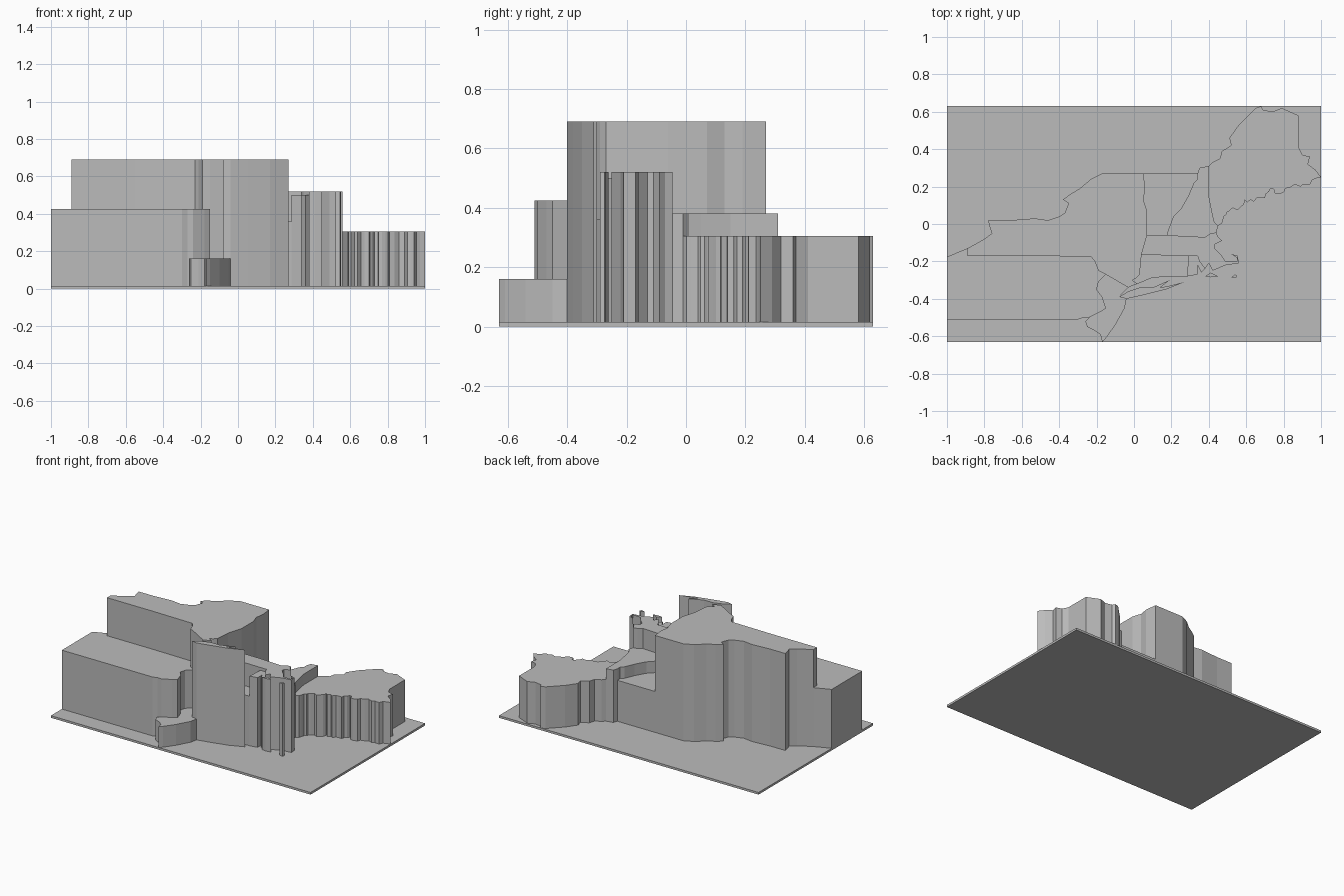
import bpy
import bmesh
import random
from mathutils import Vector

random.seed(4)
default_cube = bpy.data.objects.get("Cube")
if default_cube:
    bpy.data.objects.remove(default_cube, do_unlink=True)

PLATE_TOP = 0.015

# One plain grey for everything
grey = bpy.data.materials.new("plain grey")
grey.use_nodes = True
colour = (0.5, 0.5, 0.5, 1)
grey.diffuse_color = colour
grey.node_tree.nodes["Principled BSDF"].inputs["Base Color"].default_value = colour


def path(*points):
    """Turn map points in hundredths of a unit into vectors."""
    return [Vector(point) / 100 for point in points]


def back(border):
    """The same border walked the other way."""
    return border[::-1]


def rugged(coast, size=0.012):
    """Break each stretch of coast into small inlets and headlands."""
    result = []
    for start, end in zip(coast, coast[1:]):
        result.append(start)
        step = end - start
        side = Vector((-step.y, step.x)).normalized()
        depth = min(size, step.length * 0.25)
        for part in (0.35, 0.65):
            result.append(start + step * part + side * random.uniform(-depth, depth))
    result.append(coast[-1])
    return result


def join(*borders):
    """Chain borders into one closed outline without repeated points."""
    outline = []
    for point in (p for border in borders for p in border):
        if not outline or (point - outline[-1]).length > 0.001:
            outline.append(point)
    if (outline[0] - outline[-1]).length < 0.001:
        outline.pop()
    return outline


def extruded_region(name, height, *outlines):
    """Raise one or more outlines from the plate to a flat top."""
    bm = bmesh.new()
    for outline in outlines:
        corners = [bm.verts.new((p.x, p.y, PLATE_TOP)) for p in outline]
        floor = bm.faces.new(corners)
        raised = bmesh.ops.extrude_face_region(bm, geom=[floor], use_keep_orig=True)
        top = [v for v in raised["geom"] if isinstance(v, bmesh.types.BMVert)]
        bmesh.ops.translate(bm, verts=top, vec=(0, 0, height - PLATE_TOP))
    bmesh.ops.recalc_face_normals(bm, faces=bm.faces)
    mesh = bpy.data.meshes.new(name)
    bm.to_mesh(mesh)
    bm.free()
    mesh.materials.append(grey)
    region = bpy.data.objects.new(name, mesh)
    bpy.context.collection.objects.link(region)
    return region


# Base plate
bpy.ops.mesh.primitive_cube_add(size=1, location=(0, 0, PLATE_TOP / 2))
plate = bpy.context.object
plate.name = "base_plate"
plate.scale = (2, 1.26, PLATE_TOP)
plate.data.materials.append(grey)

# Borders shared between neighbouring regions
lake_corner = path((-89, -13), (-89, -17))
west_south_line = path((-89, -17), (-55, -17), (-23, -17.5), (-21, -20), (-19, -25), (-15, -27))
river = path((-15, -27), (-19, -31), (-20, -35), (-17, -39), (-15, -45), (-18, -47), (-24, -50))
harbour_line = path((-15, -27), (-3, -34))
long_lake = path((5, 27), (6, 19), (5, 13), (7, 7), (7, -6))
hill_line = path((7, -6), (4, -16.5))
panhandle = path((4, -16.5), (3, -27), (1, -29), (-1, -30), (2, -32))
long_river = path((34, 27), (34, 24), (32, 22), (29, 15), (25, 8), (21, 4), (18, -4), (18, -6))
north_line_a = path((7, -6), (18, -6))
north_line_b = path((18, -6), (38, -7), (41, -5), (44, -4.5))
forest_line = path((40, 31), (40, 15), (42, 5), (43, 1), (45, -1))
south_line = path((4, -16.5), (29, -17))
bay_top = path((29, -17), (34, -17), (35, -20), (38, -24))
bay_west = path((29, -17), (28.5, -28))

# Tallest region, with the long island off its southern tip
lake_shore = path((5, 27), (-17, 27), (-23, 24), (-29, 19), (-34, 16), (-38, 13), (-35, 11),
                  (-37, 6), (-40, 4), (-46, 2), (-53, 3), (-66, 2), (-78, 2), (-77, -2),
                  (-76, -5), (-80, -8), (-89, -13))
river_mouth = path((-3, -34), (-1, -33), (2, -32))
island = path((-8, -39), (-3, -36), (3, -34), (10, -34), (19, -30), (14, -34), (19, -33),
              (27, -31), (17, -35), (5, -38), (-4, -40))
extruded_region("tallest_lake_region", 0.69,
                join(lake_shore, lake_corner, west_south_line, harbour_line, river_mouth,
                     back(panhandle), back(hill_line), back(long_lake)),
                island)

# Wide south-western block
extruded_region("south_west_region", 0.425,
                join(lake_corner, west_south_line, river,
                     path((-27, -50), (-30, -51), (-100, -51), (-100, -17.5))))

# Low southern peninsula
peninsula_coast = path((-24, -50), (-26, -52), (-25, -55), (-21, -57), (-18, -59), (-17, -63),
                       (-15, -61), (-10, -54), (-5, -45), (-4, -40), (-7, -38), (-5, -36),
                       (-3, -34))
extruded_region("south_peninsula_region", 0.16,
                join(river, peninsula_coast, back(harbour_line)))

# Two narrow upright regions side by side
extruded_region("inland_valley_region", 0.3,
                join(path((5, 27), (34, 27)), long_river, back(north_line_a), back(long_lake)))
extruded_region("mountain_region", 0.38,
                join(long_river, north_line_b, back(forest_line), path((40, 31), (35, 30))))

# Large north-eastern region with a ragged coast
forest_edge = path((40, 31), (42, 33), (46, 35), (47, 39), (52, 42), (51, 46), (56, 53),
                   (65, 62), (68, 63), (69, 61), (74, 60), (79, 62), (88, 58), (88, 41),
                   (90, 37), (94, 36), (93, 32), (97, 29), (100, 25))
ragged_coast = path((100, 25), (94, 21), (89, 20), (81, 19), (77, 16), (73, 19), (70, 14),
                    (64, 12), (59, 13), (57, 9), (51, 7), (48, 4), (45, -1))
extruded_region("north_east_region", 0.305,
                join(forest_edge, rugged(ragged_coast, 0.018), back(forest_line)))

# Eastern region with a hooked cape and two small islands
cape_coast = path((44, -4.5), (45, -7), (47, -9), (43, -11), (43, -13), (47, -17), (49, -20),
                  (55, -20), (55, -18), (52, -16), (55.5, -17), (56, -21), (49, -22),
                  (42, -25), (40, -21), (38, -24))
west_islet = path((38, -28), (41, -26), (45, -28), (41, -28.5))
east_islet = path((52, -28.5), (54, -27), (55, -27.5), (54.5, -29))
extruded_region("hooked_cape_region", 0.52,
                join(north_line_a, north_line_b, cape_coast, back(bay_top),
                     back(south_line), back(hill_line)),
                west_islet, east_islet)

# Smallest region, around a bay
extruded_region("small_bay_region", 0.5,
                join(bay_top, path((36, -26), (34, -22), (34, -27)), back(bay_west)))

# Southern shore region
extruded_region("south_shore_region", 0.36,
                join(south_line, bay_west, path((17, -28), (9, -29)), back(panhandle)))
